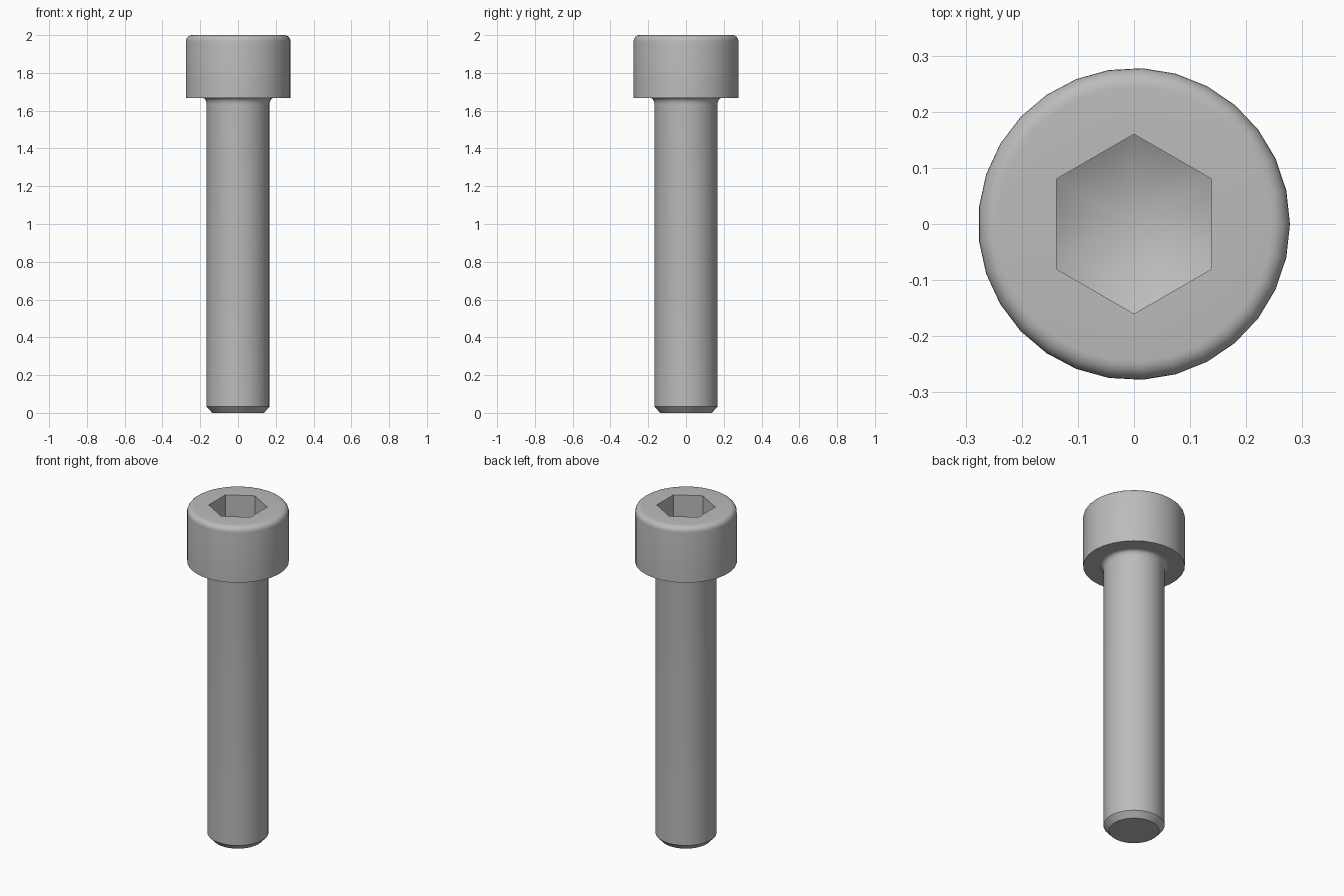
import bpy
import bmesh
from math import radians, sin, cos, pi, tan

cube = bpy.data.objects.get("Cube")
if cube:
    bpy.data.objects.remove(cube)

SIDES = 29
HEAD_R, SHANK_R, COLLAR_R = 0.278, 0.167, 0.189
HEAD_Z, TOP_Z, ROUND = 1.667, 2.0, 0.033
HEX_R, HEX_STEPS = 0.16, 5
SOCKET_Z, CONE_SLOPE = 1.833, tan(radians(30))

steel = bpy.data.materials.new("steel_grey")
steel.use_nodes = True
GREY = (0.5, 0.5, 0.5, 1)
steel.diffuse_color = GREY
steel.node_tree.nodes["Principled BSDF"].inputs["Base Color"].default_value = GREY


def arc(cx, cz, rx, rz, start, end, steps):
    """Points on an elliptical arc in the radius/height plane."""
    angles = [radians(start + (end - start) * i / steps) for i in range(steps + 1)]
    return [(cx + rx * cos(a), cz + rz * sin(a)) for a in angles]


def circle(bm, r, z):
    return [bm.verts.new((r * cos(2 * pi * i / SIDES), r * sin(2 * pi * i / SIDES), z))
            for i in range(SIDES)]


def skin(bm, rings):
    """Join successive rings of equal size with quads."""
    for low, high in zip(rings, rings[1:]):
        n = len(low)
        for i in range(n):
            j = (i + 1) % n
            bm.faces.new((low[i], low[j], high[j], high[i]))


def loop_edges(bm, ring):
    return [bm.edges.get((v, ring[(i + 1) % len(ring)])) for i, v in enumerate(ring)]


def finish(bm, name):
    mesh = bpy.data.meshes.new(name)
    bm.to_mesh(mesh)
    bm.free()
    mesh.materials.append(steel)
    obj = bpy.data.objects.new(name, mesh)
    bpy.context.collection.objects.link(obj)
    bpy.ops.object.select_all(action='DESELECT')
    obj.select_set(True)
    bpy.context.view_layer.objects.active = obj
    bpy.ops.object.shade_smooth_by_angle(angle=radians(28))


# Shank: chamfered tip, straight body, concave fillet under the head
bm = bmesh.new()
flare = COLLAR_R - SHANK_R
profile = [(0.137, 0), (SHANK_R, 0.033)]
profile += arc(COLLAR_R, HEAD_Z - 0.034, flare, 0.034, 180, 90, 5)
rings = [circle(bm, r, z) for r, z in profile]
skin(bm, rings)
bm.faces.new(rings[0][::-1])
finish(bm, "shank")

# Head: bearing face, cylindrical side, rounded rim
bm = bmesh.new()
profile = [(COLLAR_R, HEAD_Z), (HEAD_R, HEAD_Z)]
profile += arc(HEAD_R - ROUND, TOP_Z - ROUND, ROUND, ROUND, 0, 90, 6)
rings = [circle(bm, r, z) for r, z in profile]
skin(bm, rings)

# Hexagonal socket: straight walls meeting a conical drilled floor
mouth, floor = [], []
for k in range(6):
    a, b = radians(30 + 60 * k), radians(90 + 60 * k)
    for s in range(HEX_STEPS):
        t = s / HEX_STEPS
        x = HEX_R * (cos(a) * (1 - t) + cos(b) * t)
        y = HEX_R * (sin(a) * (1 - t) + sin(b) * t)
        z = SOCKET_Z - (HEX_R - (x * x + y * y) ** 0.5) * CONE_SLOPE
        mouth.append(bm.verts.new((x, y, TOP_Z)))
        floor.append(bm.verts.new((x, y, z)))
skin(bm, [mouth, floor])
tip = bm.verts.new((0, 0, SOCKET_Z - HEX_R * CONE_SLOPE))
for i, v in enumerate(floor):
    bm.faces.new((v, floor[(i + 1) % len(floor)], tip))

# Flat top between the rim and the socket mouth
bmesh.ops.triangle_fill(bm, use_beauty=True, normal=(0, 0, 1),
                        edges=loop_edges(bm, rings[-1]) + loop_edges(bm, mouth))
bmesh.ops.recalc_face_normals(bm, faces=bm.faces)
for f in bm.faces:
    f.normal_update()
if any(f.normal.z < -0.5 and f.calc_center_median().z > TOP_Z - 0.001 for f in bm.faces):
    bmesh.ops.reverse_faces(bm, faces=bm.faces)
finish(bm, "socket_head")
